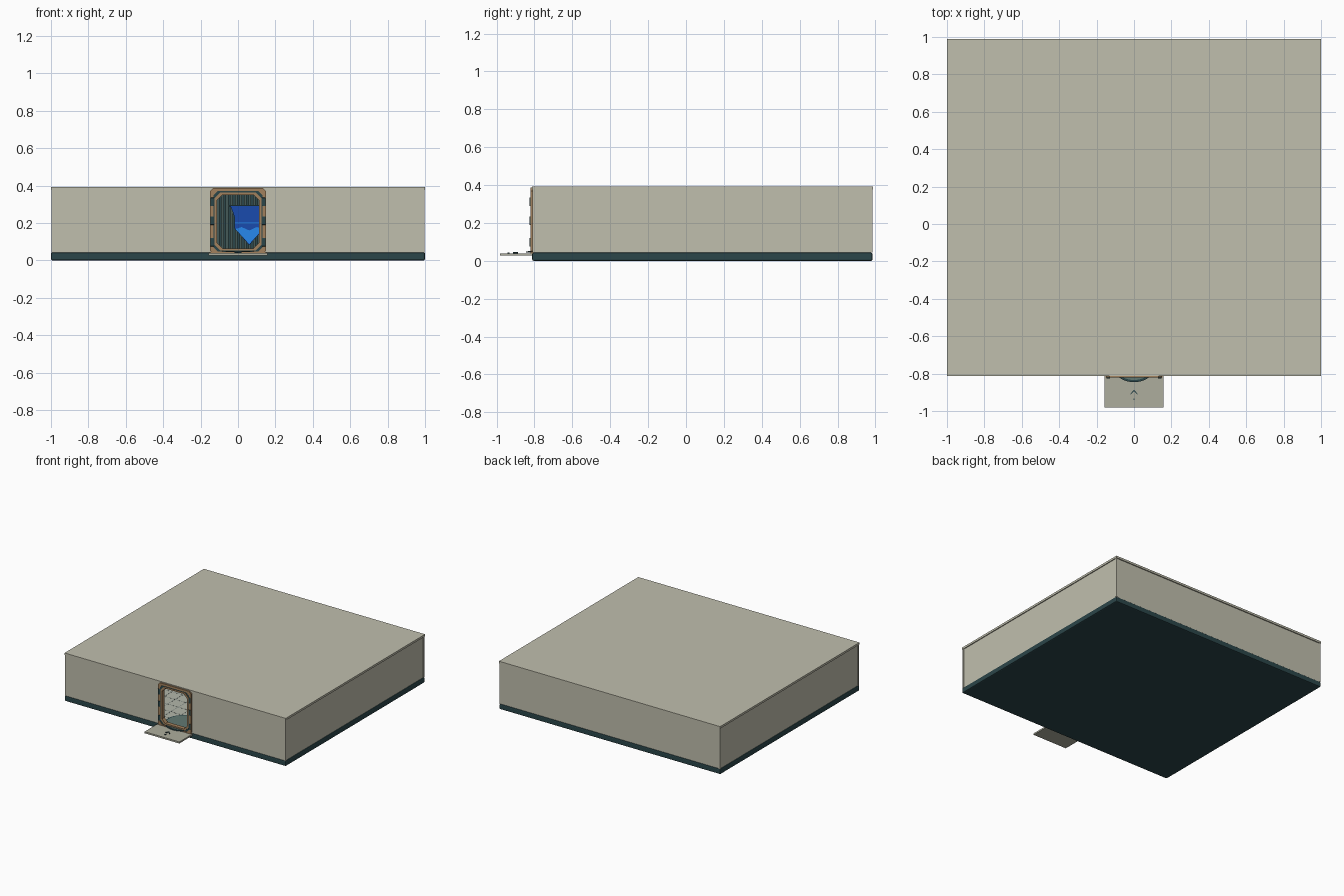
import bpy, bmesh, math

if "Cube" in bpy.data.objects:
    bpy.data.objects.remove(bpy.data.objects["Cube"])

def mat(name, r, g, b):
    m = bpy.data.materials.new(name)
    m.diffuse_color = (r, g, b, 1)
    m.use_nodes = True
    m.node_tree.nodes["Principled BSDF"].inputs["Base Color"].default_value = m.diffuse_color
    return m

WALL = mat("plaster", .53, .52, .42)
DARK = mat("dark_teal", .024, .061, .068)
SLAT = mat("slat_teal", .06, .10, .095)
WOOD = mat("wood", .36, .22, .11)
STEP = mat("step_grey", .42, .42, .34)
FLOOR = mat("floor_tile", .45, .47, .40)
GROUT = mat("grout", .16, .2, .19)
MAT = mat("mat_green", .12, .19, .17)
BLUE = mat("blue", .01, .07, .42)
LIGHT = mat("light_blue", .02, .25, .85)

def finish(name, bm, material, bevel=0):
    bmesh.ops.recalc_face_normals(bm, faces=bm.faces)
    me = bpy.data.meshes.new(name)
    bm.to_mesh(me)
    bm.free()
    ob = bpy.data.objects.new(name, me)
    bpy.context.collection.objects.link(ob)
    me.materials.append(material)
    if bevel:
        m = ob.modifiers.new("bevel", 'BEVEL')
        m.width, m.segments = bevel, 2
    return ob

def boxes(name, spans, material, bevel=0):
    """One object from several (x0,x1,y0,y1,z0,z1) boxes."""
    bm = bmesh.new()
    for x0, x1, y0, y1, z0, z1 in spans:
        vs = bmesh.ops.create_cube(bm, size=1)["verts"]
        for v in vs:
            v.co.x = x1 if v.co.x > 0 else x0
            v.co.y = y1 if v.co.y > 0 else y0
            v.co.z = z1 if v.co.z > 0 else z0
    return finish(name, bm, material, bevel)

def plate(name, pts, y0, y1, material):
    """Front-facing (x,z) outline extruded along y."""
    bm = bmesh.new()
    f = bm.faces.new([bm.verts.new((x, y0, z)) for x, z in pts])
    r = bmesh.ops.extrude_face_region(bm, geom=[f])
    for v in r["geom"]:
        if isinstance(v, bmesh.types.BMVert):
            v.co.y = y1
    return finish(name, bm, material)

def octagon(hw, z0, z1, c):
    return [(-hw + c, z0), (hw - c, z0), (hw, z0 + c), (hw, z1 - c),
            (hw - c, z1), (-hw + c, z1), (-hw, z1 - c), (-hw, z0 + c)]

def ring(name, outer, inner, y0, y1, material):
    """Chamfered frame between two octagons."""
    bm = bmesh.new()
    loops = [[bm.verts.new((x, y, z)) for x, z in o]
             for o, y in ((outer, y0), (inner, y0), (inner, y1), (outer, y1))]
    for a in range(4):
        A, B = loops[a], loops[(a + 1) % 4]
        for i in range(8):
            j = (i + 1) % 8
            bm.faces.new((A[i], A[j], B[j], B[i]))
    return finish(name, bm, material)

def both(spans):
    """Add the x-mirrored copy of each box."""
    return spans + [(-b, -a, *r) for a, b, *r in spans]

# Base, floor and roof
F, B = -.812, .985
boxes("base", [(-1, 1, F, B, 0, .043)], DARK, .008)
boxes("floor", [(-.975, .975, F + .01, B - .03, .042, .046)], FLOOR)
boxes("roof", [(-1, 1, F, B + .003, .376, .393)], WALL)

# Walls, leaving the doorway open
T = .02
boxes("side_walls", both([(.993 - T, .993, F + .005, B - .005, .043, .376)]), WALL)
boxes("back_wall", [(-.98, .98, B - .005 - T, B - .005, .043, .376)], WALL)
boxes("front_walls", both([(.135, .98, F + .004, F + .004 + T, .043, .376)])
      + [(-.135, .135, F + .004, F + .004 + T, .365, .376)], WALL)
boxes("corner_posts", both([(.985, .998, F + .001, F + .014, .043, .376),
                            (.985, .998, B - .014, B - .001, .043, .376)]), WALL)

# Interior floor joints, slatted back wall and skirting
joints = [(-.97 + .097 * i, -.966 + .097 * i, -.79, .95, .045, .0465) for i in range(21)]
joints += [(-.97, .97, -.79 + .097 * i, -.786 + .097 * i, .045, .0465) for i in range(18)]
boxes("floor_joints", joints, GROUT)
boxes("back_panel", [(-.973, .973, .945, .96, .046, .376)], DARK)
boxes("back_slats", [(-.965 + .0243 * i, -.95 + .0243 * i, .93, .946, .05, .37)
                     for i in range(79)], SLAT)
boxes("skirting", both([(.965, .974, -.78, .94, .046, .09),
                        (.15, .965, -.789, -.78, .046, .09)]), DARK)

# Door frame
ring("outer_door_frame", octagon(.15, .034, .386, .018), octagon(.132, .048, .37, .022),
     -.822, -.785, WOOD)
ring("middle_door_frame", octagon(.134, .046, .372, .022), octagon(.123, .056, .36, .03),
     -.817, -.787, DARK)
ring("inner_door_frame", octagon(.125, .054, .362, .03), octagon(.113, .064, .35, .03),
     -.82, -.787, WOOD)
boxes("frame_brackets", both([(.128, .147, -.826, -.82, z, z + .045)
                              for z in (.075, .19, .29)]), DARK, .002)
boxes("door_sill", [(-.152, .152, -.822, -.78, .03, .046)], WOOD)

# Entrance step with raised direction marks
boxes("step", [(-.157, .157, -.982, -.8, .027, .04)], STEP)
bm = bmesh.new()
for s in (-1, 1):
    ts = [(0, -.886), (s * .018, -.906), (s * .018, -.913), (0, -.893)]
    lo = [bm.verts.new((x, y, .039)) for x, y in ts]
    hi = [bm.verts.new((x, y, .046)) for x, y in ts]
    bm.faces.new(hi)
    bm.faces.new(lo)
    for i in range(4):
        j = (i + 1) % 4
        bm.faces.new((lo[i], lo[j], hi[j], hi[i]))
finish("step_chevron", bm, DARK)
boxes("step_dot", [(-.004, .004, -.942, -.932, .039, .045)], DARK)

# Round entrance mat with a rim
def disc(name, r, z0, z1, material):
    bpy.ops.mesh.primitive_cylinder_add(vertices=48, radius=r, depth=z1 - z0,
                                        location=(0, -.708, (z0 + z1) / 2))
    ob = bpy.context.object
    ob.name = name
    ob.data.materials.append(material)
    bpy.ops.object.shade_smooth_by_angle()

disc("mat_rim", .138, .044, .049, DARK)
disc("mat_pad", .126, .045, .051, MAT)

# Pointed hanging banner near the back wall
plate("banner", [(-.04, .29), (-.018, .23), (-.018, .17), (.06, .082), (.138, .17),
                 (.138, .23), (.16, .29)], .90, .912, BLUE)
plate("banner_tip", [(-.014, .168), (.02, .178), (.06, .16), (.10, .178), (.134, .168),
                     (.06, .088)], .895, .901, LIGHT)
boxes("banner_stripe", [(-.016, .136, .896, .901, .198, .202)], LIGHT)
boxes("banner_rod", [(-.05, .17, .90, .912, .288, .296)], DARK)
